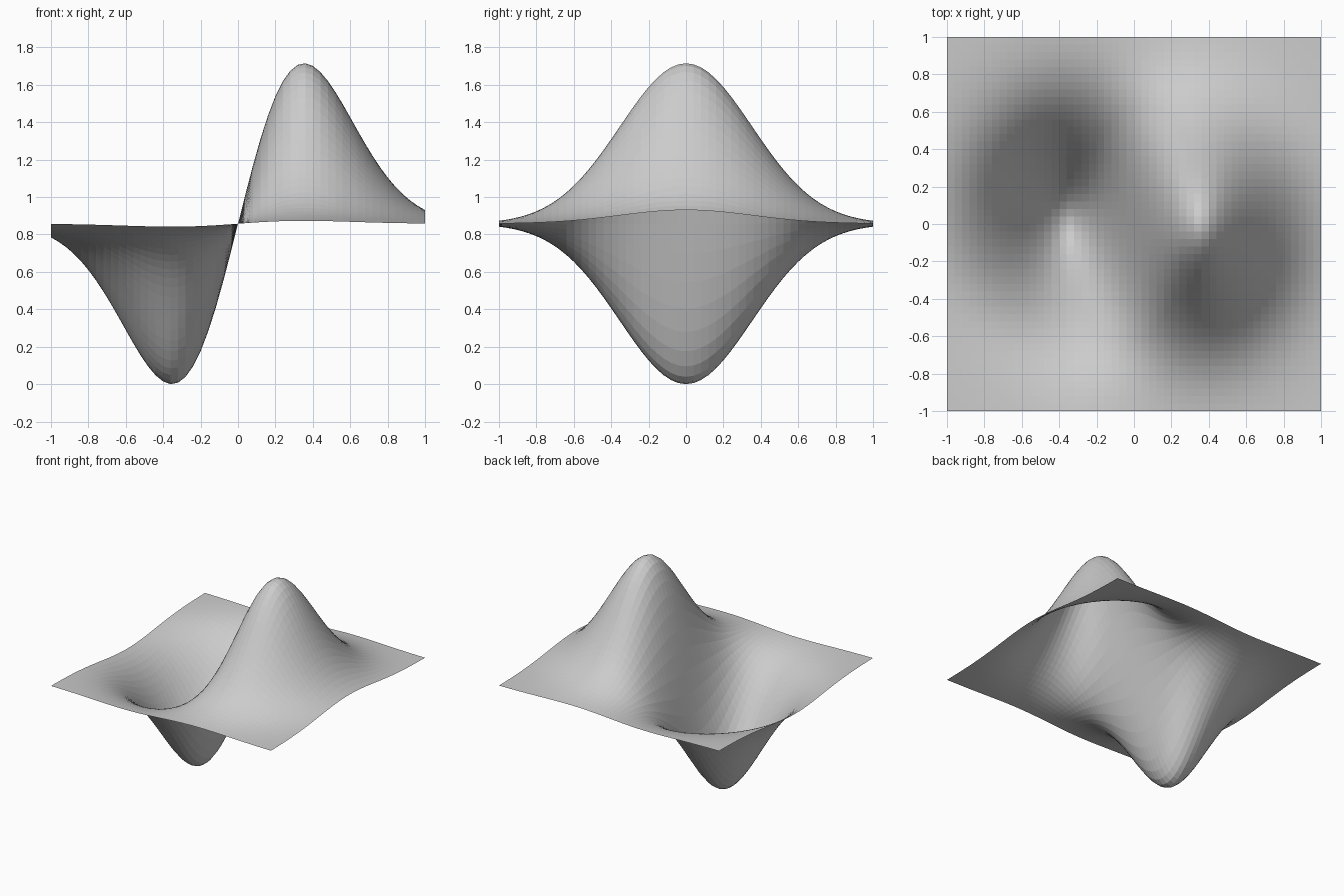
import bpy
import bmesh
from math import exp

cube = bpy.data.objects.get("Cube")
if cube:
    bpy.data.objects.remove(cube, do_unlink=True)

CELLS = 50       # grid cells along each side
HEIGHT = 4.0     # slope of the surface at its centre
FALLOFF = 4.0    # how quickly the hill and hollow fade out


def wave(x, y):
    return HEIGHT * x * exp(-FALLOFF * (x * x + y * y))


# Plain grey material
grey = bpy.data.materials.new("plain grey")
grey.use_nodes = True
colour = (0.6, 0.6, 0.6, 1.0)
grey.diffuse_color = colour
grey.node_tree.nodes["Principled BSDF"].inputs["Base Color"].default_value = colour

# Square sheet raised into a hill on its left and sunk into a hollow on its right
bm = bmesh.new()
bmesh.ops.create_grid(bm, x_segments=CELLS, y_segments=CELLS, size=1.0)
for v in bm.verts:
    v.co.z = wave(v.co.x, v.co.y)

# Rest the bottom of the hollow on the ground
lowest = min(v.co.z for v in bm.verts)
bmesh.ops.translate(bm, verts=bm.verts, vec=(0, 0, -lowest))

mesh = bpy.data.meshes.new("wave_surface")
bm.to_mesh(mesh)
bm.free()
mesh.materials.append(grey)
surface = bpy.data.objects.new("wave_surface", mesh)
bpy.context.collection.objects.link(surface)
